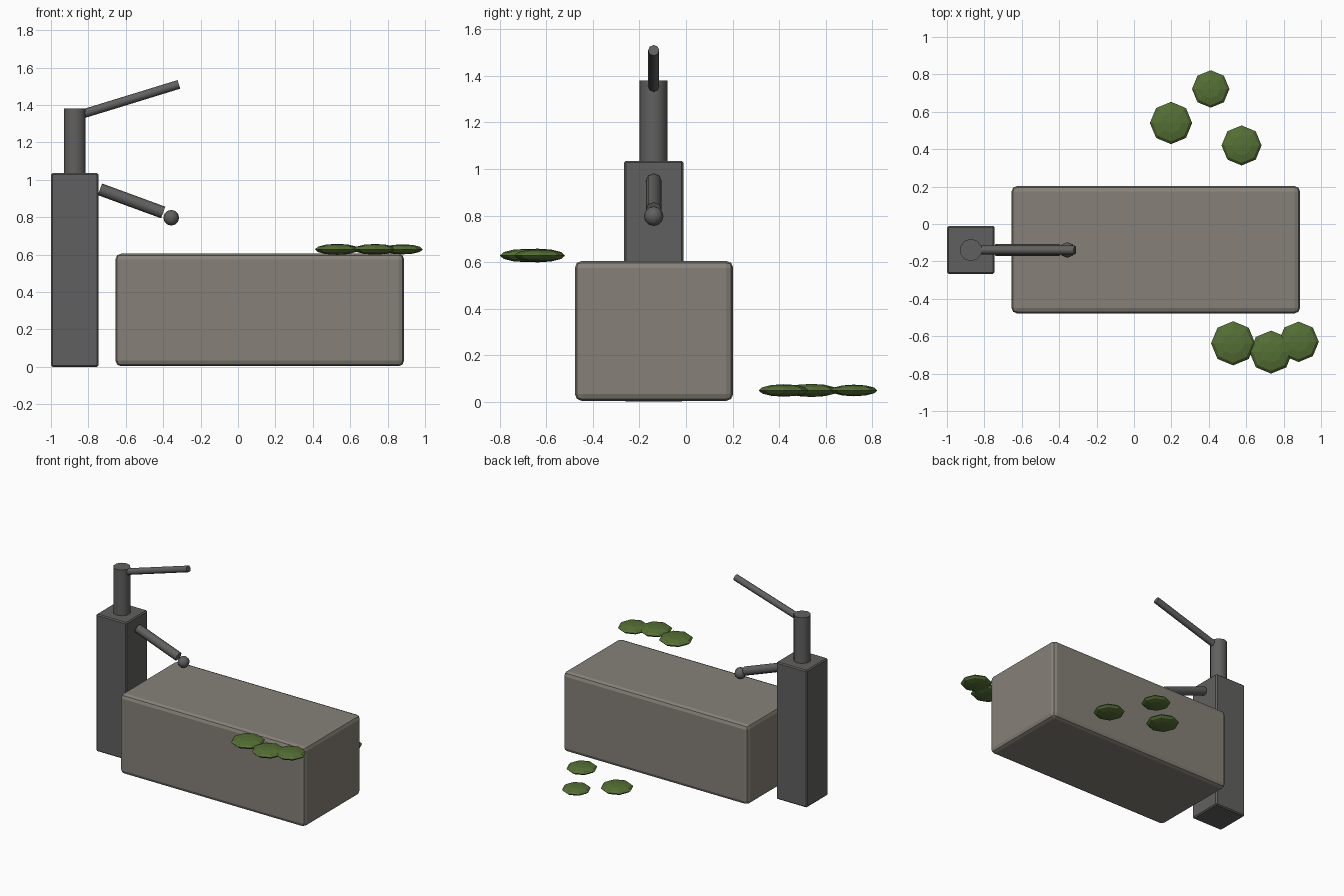
import bpy
import math
from mathutils import Vector

if "Cube" in bpy.data.objects:
    bpy.data.objects.remove(bpy.data.objects["Cube"], do_unlink=True)


def material(name, rgb):
    mat = bpy.data.materials.new(name)
    mat.use_nodes = True
    mat.diffuse_color = (*rgb, 1)
    mat.node_tree.nodes["Principled BSDF"].inputs["Base Color"].default_value = (*rgb, 1)
    return mat


stone = material("warm stone", (0.24, 0.22, 0.19))
iron = material("dark iron", (0.12, 0.118, 0.116))
leaf = material("leaf green", (0.09, 0.16, 0.035))


def finish(name, mat, smooth=None):
    obj = bpy.context.object
    obj.name = name
    obj.data.materials.append(mat)
    if smooth:
        bpy.ops.object.shade_smooth_by_angle(angle=math.radians(smooth))
    return obj


def box(name, low, high, bevel, segments, mat):
    low, high = Vector(low), Vector(high)
    bpy.ops.mesh.primitive_cube_add(size=1, location=(low + high) / 2)
    obj = finish(name, mat)
    obj.scale = high - low
    bpy.ops.object.transform_apply(location=False, rotation=False, scale=True)
    mod = obj.modifiers.new("Rounded edges", "BEVEL")
    mod.width = bevel
    mod.segments = segments


def rod(name, start, end, radius, sides, mat):
    start, end = Vector(start), Vector(end)
    axis = end - start
    # tilt about y only, keeping a vertex on the y side
    bpy.ops.mesh.primitive_cylinder_add(
        vertices=sides, radius=radius, depth=axis.length, location=(start + end) / 2,
        rotation=(0, math.atan2(axis.x, axis.z), 0))
    finish(name, mat, 50)


def ball(name, centre, radius, height, mat, smooth=None):
    bpy.ops.mesh.primitive_uv_sphere_add(segments=8, ring_count=6, radius=1, location=centre)
    obj = finish(name, mat, smooth)
    obj.scale = (radius, radius, height)
    bpy.ops.object.transform_apply(location=False, rotation=False, scale=True)


# Stone trough and pump post
box("trough", (-0.655, -0.478, 0.003), (0.888, 0.203, 0.605), 0.03, 2, stone)
box("pump_post", (-1, -0.266, 0), (-0.745, -0.011, 1.035), 0.008, 1, iron)

# Pump head, handle and spout
y = -0.139
rod("pump_head", (-0.872, y, 1.0), (-0.872, y, 1.38), 0.06, 10, iron)
rod("pump_handle", (-0.83, y, 1.352), (-0.316, y, 1.51), 0.024, 8, iron)
rod("pump_spout", (-0.738, y, 0.949), (-0.4, y, 0.825), 0.033, 8, iron)
ball("spout_drip", (-0.357, y, 0.797), 0.042, 0.042, iron, 50)

# Leaf clumps beside the trough rim and on the ground behind
clumps = {
    "rim_leaf": (0.628, [(0.53, -0.638, 0.118), (0.733, -0.685, 0.115), (0.88, -0.63, 0.108)]),
    "ground_leaf": (0.048, [(0.198, 0.54, 0.113), (0.41, 0.722, 0.1), (0.575, 0.42, 0.107)]),
}
for name, (height, spots) in clumps.items():
    for i, (px, py, radius) in enumerate(spots, 1):
        ball(f"{name}_{i}", (px, py, height), radius, radius * 0.25, leaf)
